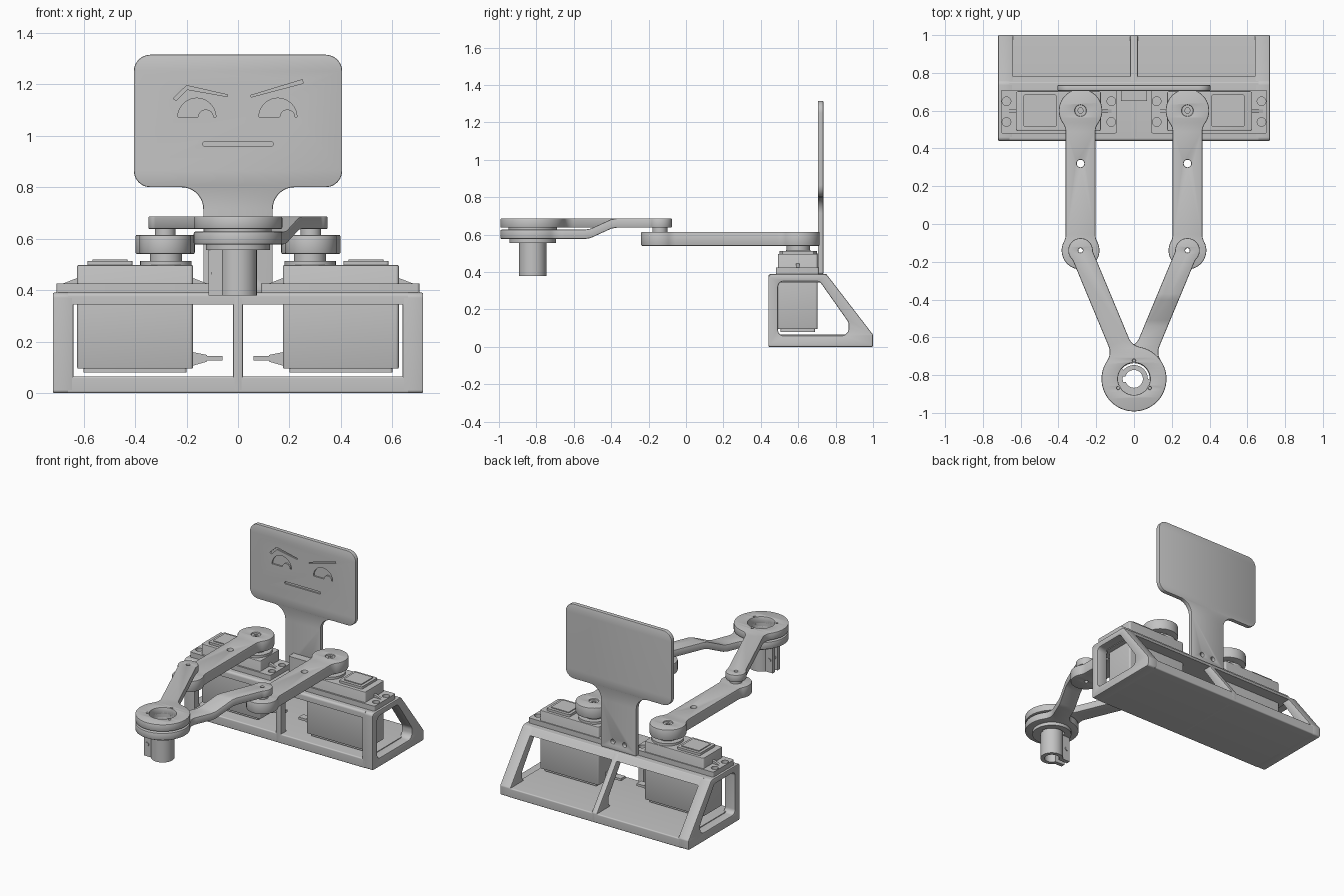
import bpy, bmesh, math
from mathutils import Vector

if "Cube" in bpy.data.objects:
    bpy.data.objects.remove(bpy.data.objects["Cube"])

grey = bpy.data.materials.new("plain grey")
grey.diffuse_color = (0.55, 0.55, 0.55, 1)
grey.use_nodes = True
grey.node_tree.nodes["Principled BSDF"].inputs["Base Color"].default_value = grey.diffuse_color


def arc(cx, cy, r, a0=0, a1=360, n=48):
    full = abs(a1 - a0) >= 360
    ts = [math.radians(a0 + (a1 - a0) * i / n) for i in range(n if full else n + 1)]
    return [(cx + r * math.cos(t), cy + r * math.sin(t)) for t in ts]


def rounded(pts, radii, n=8):
    """Polygon with filleted corners."""
    out = []
    for i, p in enumerate(pts):
        r = radii[i] if isinstance(radii, (list, tuple)) else radii
        p = Vector(p)
        if r == 0:
            out.append(tuple(p))
            continue
        a = (Vector(pts[i - 1]) - p).normalized()
        b = (Vector(pts[(i + 1) % len(pts)]) - p).normalized()
        ang = a.angle(b)
        t = r / math.tan(ang / 2)
        c = p + (a + b).normalized() * (r / math.sin(ang / 2))
        u, v, d = p + a * t - c, p + b * t - c, math.pi - ang
        for k in range(n + 1):
            s = k / n
            q = c + (u * math.sin((1 - s) * d) + v * math.sin(s * d)) / math.sin(d)
            out.append((q.x, q.y))
    return out


def rect(u0, u1, v0, v1, r=0.0):
    return rounded([(u0, v0), (u1, v0), (u1, v1), (u0, v1)], r)


def prism(name, loops, lo, hi, axis="z", bevel=0.0):
    """Extrude filled outlines (inner loops are holes) along an axis."""
    cu = bpy.data.curves.new(name, "CURVE")
    cu.dimensions, cu.fill_mode = "2D", "BOTH"
    cu.extrude = (hi - lo) / 2 - bevel
    cu.bevel_depth, cu.offset, cu.bevel_resolution = bevel, -bevel, 1
    for loop in loops:
        sp = cu.splines.new("POLY")
        sp.points.add(len(loop) - 1)
        for pt, (u, v) in zip(sp.points, loop):
            pt.co = (u, v, 0, 1)
        sp.use_cyclic_u = True
    tmp = bpy.data.objects.new(name + "_curve", cu)
    bpy.context.collection.objects.link(tmp)
    dg = bpy.context.evaluated_depsgraph_get()
    me = bpy.data.meshes.new_from_object(tmp.evaluated_get(dg))
    bpy.data.objects.remove(tmp)
    mid = (lo + hi) / 2
    for v in me.vertices:
        a, b, c = v.co.x, v.co.y, v.co.z + mid
        v.co = {"z": (a, b, c), "y": (a, c, b), "x": (c, a, b)}[axis]
    bm = bmesh.new()
    bm.from_mesh(me)
    bmesh.ops.remove_doubles(bm, verts=bm.verts, dist=1e-5)
    bmesh.ops.recalc_face_normals(bm, faces=bm.faces)
    bm.to_mesh(me)
    bm.free()
    me.materials.clear()
    me.materials.append(grey)
    ob = bpy.data.objects.new(name, me)
    bpy.context.collection.objects.link(ob)
    return ob


def block(name, x0, x1, y0, y1, z0, z1, r=0.0, bevel=0.0):
    return prism(name, [rect(min(x0, x1), max(x0, x1), y0, y1, r)], z0, z1, "z", bevel)


def link_end(R, h, f):
    """Round boss blending into a bar of half width h with fillets f."""
    xf = math.sqrt((R + f) ** 2 - (h + f) ** 2)
    a = math.degrees(math.atan2(h + f, xf))
    up = arc(xf, h + f, f, 270, a + 180, 8)
    return up + arc(0, 0, R, a, 360 - a, 48)[1:-1] + [(u, -v) for u, v in reversed(up)]


def link(name, p0, R0, p1, R1, h, f0, f1, holes, z0, z1):
    p0, d = Vector(p0), Vector(p1) - Vector(p0)
    L, d = d.length, d.normalized()
    pts = link_end(R0, h, f0) + [(L - u, -v) for u, v in link_end(R1, h, f1)]
    outline = [(p0.x + d.x * u - d.y * v, p0.y + d.y * u + d.x * v) for u, v in pts]
    return prism(name, [outline] + holes, z0, z1, "z", 0.006)


# Base: side walls and middle rib share a profile, then floor and top plate
side = rounded([(.44, 0), (1, 0), (1, .065), (.75, .39), (.44, .39)], [.012, .012, .015, .03, .02])
window = rounded([(.492, .06), (.87, .06), (.87, .13), (.715, .35), (.492, .35)], [.03, .04, .05, .03, .03])
for name, lo, hi in (("base_left_wall", -.72, -.64), ("base_middle_rib", -.02, .02), ("base_right_wall", .64, .72)):
    prism(name, [side, window], lo, hi, "x", .006)
prism("base_floor", [rounded([(.44, 0), (1, 0), (1, .065), (.44, .065)], .008)], -.66, .66, "x")
prism("base_top", [rounded([(.44, .345), (.782, .345), (.75, .39), (.44, .39)], [0, 0, .01, .015])], -.66, .66, "x")

RING = (0, -.82)
for s, tag in ((-1, "left"), (1, "right")):
    # Servo motor
    block(tag + "_servo_body", s * .175, s * .625, .492, .703, .095, .497, .012, .004)
    block(tag + "_servo_bottom", s * .2, s * .6, .505, .69, .08, .1, .01)
    holes = [arc(s * x, y, .023, n=20) for x in (.675, .12) for y in (.54, .65)]
    prism(tag + "_servo_flange", [rect(min(s * .09, s * .705), max(s * .09, s * .705), .48, .71, .01)] + holes, .39, .425)
    for x0, x1 in ((.175, .105), (.625, .695)):
        prism(tag + "_servo_gusset", [[(s * x0, .42), (s * x1, .42), (s * x0, .447)]], .588, .606, "y")
    block(tag + "_servo_lid", s * .41, s * .585, .515, .685, .49, .513, .01)
    block(tag + "_servo_lid_panel", s * .43, s * .565, .535, .665, .51, .519, .005)
    prism(tag + "_servo_gear_cover", [arc(s * .28, .6, .1)], .49, .513)
    prism(tag + "_servo_shaft", [arc(s * .28, .6, .062)], .51, .545)
    prism(tag + "_cable_grip", [[(s * .18, .105), (s * .12, .122), (s * .12, .148), (s * .18, .16)]], .575, .625, "y")
    block(tag + "_cable", s * .06, s * .13, .575, .625, .127, .143)

    # Upper arm with its screw, and elbow spacer
    x = s * .283
    link(tag + "_upper_arm", (x, .6), .115, (x, -.14), .1, .079, .08, .08,
         [arc(x, .6, .03, n=24), arc(x, .32, .02, n=24), arc(x, -.14, .012, n=16)], .54, .615)
    prism(tag + "_arm_screw", [arc(x, .6, .03, n=24), arc(x, .6, .015, n=6)], .54, .606)
    prism(tag + "_elbow_spacer", [arc(x, -.14, .04, n=32), arc(x, -.14, .012, n=16)], .61, .64)

    # Forearm with ring end; the right one bends down under the left one
    ring_holes = [arc(*RING, .085)] + [
        arc(.097 * math.cos(a), RING[1] + .097 * math.sin(a), .008, n=12)
        for a in (math.radians(d) for d in (90, 210, 330))]
    fore = link(tag + "_forearm", (x, -.14), .065, RING, .172, .058, .05, .08,
                [arc(x, -.14, .012, n=16)] + (ring_holes if s < 0 else ring_holes[:1]), .637, .687)
    if s > 0:
        bm = bmesh.new()
        bm.from_mesh(fore.data)
        for y in (-.54, -.51, -.40, -.37):
            bmesh.ops.bisect_plane(bm, geom=bm.verts[:] + bm.edges[:] + bm.faces[:],
                                   plane_co=(0, y, 0), plane_no=(0, 1, 0))
        for v in bm.verts:
            t = min(1, max(0, (-.37 - v.co.y) / .17))
            v.co.z -= .06 * t * t * (3 - 2 * t)
        bm.to_mesh(fore.data)
        bm.free()

# Ring bearing between the forearms and the retaining flange below
prism("ring_bearing", [arc(*RING, .13), arc(*RING, .085)], .6, .66)
prism("holder_flange", [arc(*RING, .125), arc(*RING, .083, 0, 140) + arc(*RING, .06, 140, 360)], .555, .578)

# Split pen holder with two clamp ears
cy = RING[1]
holder = ([(-.115, cy + .013), (-.045, cy + .013)] + arc(0, cy, .047, 160, -160)
          + [(-.115, cy - .013), (-.115, cy - .04)] + arc(0, cy, .073, -146, 146) + [(-.115, cy + .04)])
prism("pen_holder", [holder], .38, .575)
prism("clamp_screw", [arc(-.09, .465, .013, n=20)], cy - .046, cy + .046, "y")

# Face plate: rounded screen on a filleted neck
plate = rounded([(-.135, .39), (.135, .39), (.135, .8), (.405, .8), (.405, 1.315),
                 (-.405, 1.315), (-.405, .8), (-.135, .8)], [.01, .01, .085, .065, .065, .065, .065, .085], 12)
face = prism("face_plate", [plate] + [arc(x, .445, .015, n=16) for x in (-.045, .045)], .705, .735, "y", .005)
block("neck_bracket", -.07, .07, .65, .708, .385, .5, .006)


# Engraved eyes, brows and mouth
def eye(cx, px):
    return arc(cx, 1.072, .074, 0, 180, 32) + arc(px, 1.072, .03, 180, 0, 20)


cutter = prism("face_engraving_cutter", [
    eye(-.16, -.125), eye(.155, .192), rect(-.137, .137, .96, .976, .006),
    [(-.252, 1.145), (-.2, 1.195), (-.04, 1.159), (-.04, 1.152), (-.197, 1.18), (-.24, 1.137)],
    [(.05, 1.157), (.25, 1.218), (.253, 1.204), (.05, 1.15)]], .69, .715, "y")
cutter.hide_render = True
mod = face.modifiers.new("engrave", "BOOLEAN")
mod.operation, mod.object, mod.solver = "DIFFERENCE", cutter, "EXACT"
dg = bpy.context.evaluated_depsgraph_get()
carved = bpy.data.meshes.new_from_object(face.evaluated_get(dg))
face.modifiers.clear()
face.data = carved
bpy.data.objects.remove(cutter)

# Smooth round walls, keep crisp edges
for ob in bpy.context.scene.objects:
    ob.select_set(True)
bpy.context.view_layer.objects.active = face
bpy.ops.object.shade_smooth_by_angle(angle=math.radians(30))
